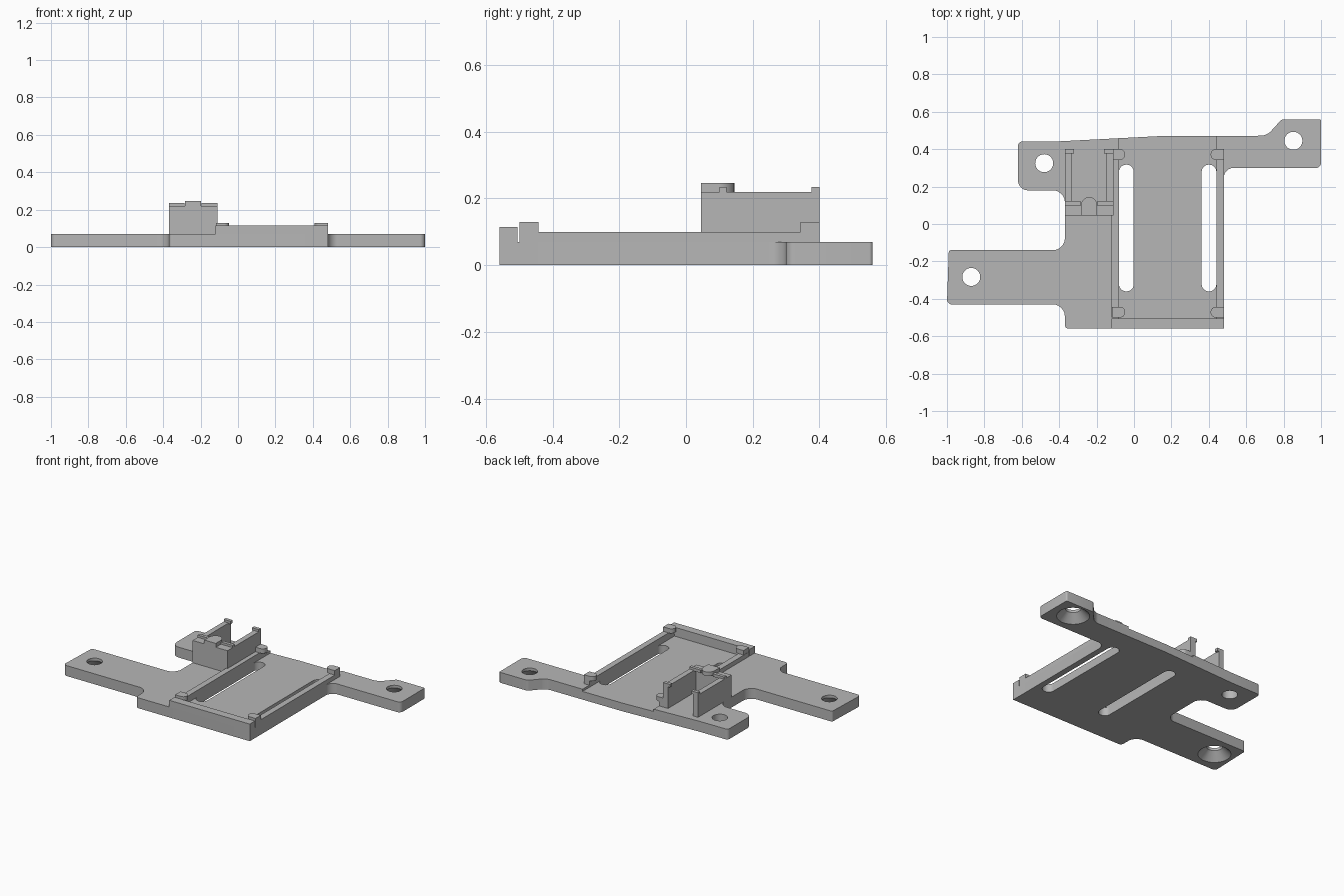
import bpy, bmesh
from math import radians
from mathutils import Vector

cube = bpy.data.objects.get("Cube")
if cube:
    bpy.data.objects.remove(cube, do_unlink=True)

grey = bpy.data.materials.new("plain grey")
grey.use_nodes = True
grey.diffuse_color = (0.47, 0.47, 0.47, 1)
grey.node_tree.nodes["Principled BSDF"].inputs["Base Color"].default_value = (0.47, 0.47, 0.47, 1)


def rounded(points, steps=6):
    """Replace each (x, y, radius) corner with a smooth fillet."""
    out = []
    for i, (x, y, r) in enumerate(points):
        p = Vector((x, y))
        if r == 0:
            out.append(p)
            continue
        a = Vector(points[i - 1][:2]) - p
        b = Vector(points[(i + 1) % len(points)][:2]) - p
        a, b = p + a.normalized() * r, p + b.normalized() * r
        for k in range(steps + 1):
            t = k / steps
            w0, w1, w2 = (1 - t) ** 2, 1.2 * t * (1 - t), t * t
            out.append((a * w0 + p * w1 + b * w2) / (w0 + w1 + w2))
    return out


def prism(name, points, z0, z1):
    """Extrude a flat outline between two heights."""
    bm = bmesh.new()
    face = bm.faces.new([bm.verts.new((p.x, p.y, z0)) for p in rounded(points)])
    top = bmesh.ops.extrude_face_region(bm, geom=[face])
    moved = [v for v in top["geom"] if isinstance(v, bmesh.types.BMVert)]
    bmesh.ops.translate(bm, verts=moved, vec=(0, 0, z1 - z0))
    bmesh.ops.recalc_face_normals(bm, faces=bm.faces)
    mesh = bpy.data.meshes.new(name)
    bm.to_mesh(mesh)
    bm.free()
    mesh.materials.append(grey)
    obj = bpy.data.objects.new(name, mesh)
    bpy.context.collection.objects.link(obj)
    return obj


def box(name, x0, x1, y0, y1, z0, z1, r=0):
    return prism(name, [(x0, y0, r), (x1, y0, r), (x1, y1, r), (x0, y1, r)], z0, z1)


def cone(x, y, r0, r1, z0, z1):
    bpy.ops.mesh.primitive_cone_add(vertices=40, radius1=r0, radius2=r1, depth=z1 - z0,
                                    location=(x, y, (z0 + z1) / 2))
    return bpy.context.object


def cut(target, cutter):
    """Subtract a cutter and discard it."""
    cutter.hide_render = True
    mod = target.modifiers.new("cut", "BOOLEAN")
    mod.operation, mod.solver, mod.object = "DIFFERENCE", "EXACT", cutter
    bpy.context.view_layer.objects.active = target
    bpy.ops.object.modifier_apply(modifier=mod.name)
    bpy.data.objects.remove(cutter, do_unlink=True)


# Base plate with three mounting tabs
plate = prism("base_plate", [
    (-0.62, 0.44, 0.02), (-0.4, 0.442, 0), (0.14, 0.47, 0), (0.71, 0.472, 0.03),
    (0.79, 0.56, 0.01), (1, 0.56, 0.01), (1, 0.3, 0.025), (0.48, 0.3, 0.05),
    (0.48, -0.56, 0), (-0.37, -0.56, 0.02), (-0.37, -0.43, 0.06), (-1, -0.43, 0.025),
    (-0.99, -0.14, 0.012), (-0.37, -0.14, 0.06), (-0.37, 0.18, 0.06), (-0.62, 0.18, 0.05),
], 0, 0.07)

# Shallow bay, slots, screw holes and countersinks underneath
cut(plate, box("bay_cutter", -0.08, 0.44, -0.505, 0.7, 0.055, 0.2))
for x in (-0.08, 0.362):
    cut(plate, box("slot_cutter", x, x + 0.078, -0.36, 0.317, -0.1, 0.2, 0.035))
for x, y in ((-0.87, -0.283), (-0.48, 0.325), (0.852, 0.445)):
    cut(plate, cone(x, y, 0.048, 0.048, -0.1, 0.2))
for x, y in ((-0.87, -0.283), (0.852, 0.445)):
    cut(plate, cone(x, y, 0.11, 0.04, -0.01, 0.06))

# Raised rim around the bay
box("left_rail", 0.44, 0.48, -0.5, 0.4, 0.07, 0.1)
box("right_rail", -0.12, -0.08, -0.5, 0.4, 0.07, 0.1)
box("front_rail", -0.12, 0.48, -0.56, -0.505, 0.07, 0.115)

# Rounded retaining clips at the four bay corners
for edge, inward, side in ((-0.118, 1, "right"), (0.48, -1, "left")):
    for y, end in ((-0.5, "front"), (0.343, "back")):
        tip = edge + inward * 0.07
        prism(side + "_" + end + "_clip", [
            (edge, y, 0), (tip, y, 0.025), (tip, y + 0.057, 0.025), (edge, y + 0.057, 0)], 0.1, 0.13)

# Upright holder, open at the back and top
box("holder_front_wall", -0.37, -0.11, 0.045, 0.1, 0.07, 0.22)
for outer, inward, side in ((-0.37, 1, "right"), (-0.11, -1, "left")):
    def strip(name, width, y0, y1, z0, z1):
        x0, x1 = sorted((outer, outer + inward * width))
        return box("holder_" + side + "_" + name, x0, x1, y0, y1, z0, z1)
    strip("wall", 0.036, 0.1, 0.4, 0.07, 0.22)
    strip("back_hook", 0.05, 0.377, 0.4, 0.215, 0.235)
    strip("front_hook", 0.085, 0.1, 0.122, 0.215, 0.235)
    strip("front_ledge", 0.036, 0.1, 0.122, 0.22, 0.235)
prism("holder_tongue", [(-0.283, 0.045, 0), (-0.197, 0.045, 0), (-0.197, 0.145, 0.043),
                        (-0.283, 0.145, 0.043)], 0.22, 0.246)

# Crisp edges with smooth fillets
for obj in bpy.context.scene.objects:
    if obj.type == "MESH" and obj.data.materials and obj.data.materials[0] == grey:
        bpy.ops.object.select_all(action="DESELECT")
        obj.select_set(True)
        bpy.context.view_layer.objects.active = obj
        bpy.ops.object.shade_smooth_by_angle(angle=radians(30))
